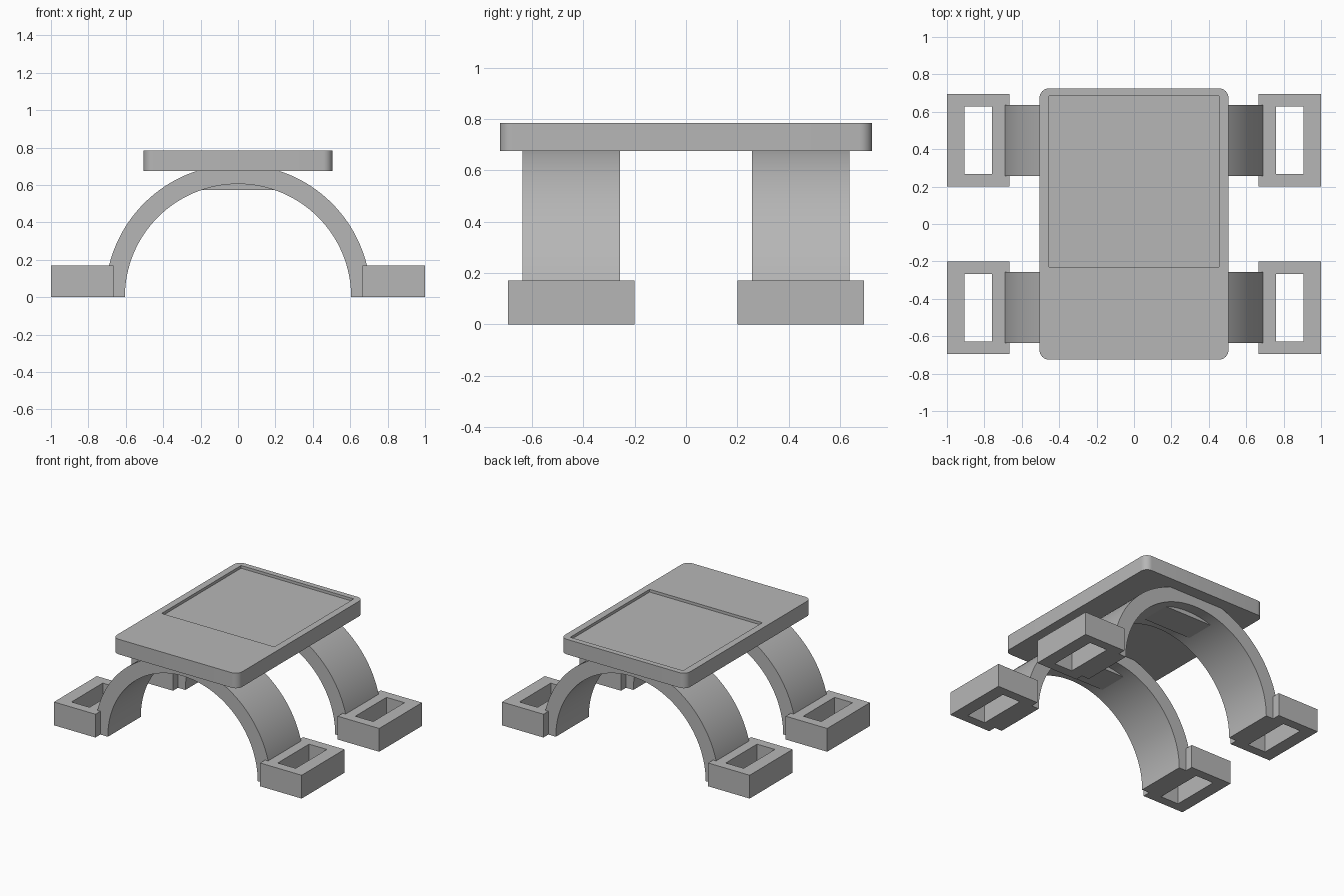
import bpy, bmesh
from math import sin, cos, pi, radians
from mathutils import Vector

cube = bpy.data.objects.get("Cube")
if cube:
    bpy.data.objects.remove(cube, do_unlink=True)

grey = bpy.data.materials.new("plain grey")
grey.use_nodes = True
grey.diffuse_color = (0.47, 0.47, 0.47, 1)
grey.node_tree.nodes["Principled BSDF"].inputs["Base Color"].default_value = grey.diffuse_color


def prism(name, outline, push):
    """Extrude a closed outline of 3D points along push."""
    bm = bmesh.new()
    face = bm.faces.new([bm.verts.new(p) for p in outline])
    grown = bmesh.ops.extrude_face_region(bm, geom=[face])["geom"]
    verts = [g for g in grown if isinstance(g, bmesh.types.BMVert)]
    bmesh.ops.translate(bm, verts=verts, vec=Vector(push))
    bmesh.ops.recalc_face_normals(bm, faces=bm.faces)
    mesh = bpy.data.meshes.new(name)
    bm.to_mesh(mesh)
    bm.free()
    mesh.materials.append(grey)
    obj = bpy.data.objects.new(name, mesh)
    bpy.context.collection.objects.link(obj)
    return obj


def box(name, x0, x1, y0, y1, z0, z1):
    outline = [(x0, y0, z0), (x1, y0, z0), (x1, y1, z0), (x0, y1, z0)]
    return prism(name, outline, (0, 0, z1 - z0))


def activate(obj):
    bpy.ops.object.select_all(action='DESELECT')
    obj.select_set(True)
    bpy.context.view_layer.objects.active = obj


def cut(obj, cutter):
    mod = obj.modifiers.new("cut", 'BOOLEAN')
    mod.operation, mod.solver, mod.object = 'DIFFERENCE', 'EXACT', cutter
    activate(obj)
    bpy.ops.object.modifier_apply(modifier=mod.name)
    bpy.data.objects.remove(cutter, do_unlink=True)


def smooth(obj):
    activate(obj)
    bpy.ops.object.shade_smooth_by_angle(angle=radians(30))


def arc(radius, steps, start, end):
    angles = [start + (end - start) * i / steps for i in range(steps + 1)]
    return [(radius * cos(a), radius * sin(a)) for a in angles]


# Top plate with rounded corners and a shallow recess toward the back
HALF_X, HALF_Y, CORNER = 0.505, 0.725, 0.05
outline = []
for i, (sx, sy) in enumerate([(1, 1), (-1, 1), (-1, -1), (1, -1)]):
    for x, y in arc(CORNER, 8, i * pi / 2, (i + 1) * pi / 2):
        outline.append((sx * (HALF_X - CORNER) + x, sy * (HALF_Y - CORNER) + y, 0.675))
plate = prism("top_plate", outline, (0, 0, 0.11))
cut(plate, box("recess_cutter", -0.455, 0.455, -0.23, 0.685, 0.765, 0.9))
smooth(plate)

# Arched legs, each with a small flat pad under its crown
INNER, OUTER = 0.605, 0.71
for end, side in (("front", -1), ("back", 1)):
    middle = side * 0.447
    ring = arc(OUTER, 64, 0, pi) + arc(INNER, 64, pi, 0)
    arch = prism(end + "_arch", [(x, middle - 0.19, z) for x, z in ring], (0, 0.38, 0))
    smooth(arch)
    box(end + "_arch_pad", -0.21, 0.21, middle - 0.11, middle + 0.11, 0.573, 0.64)

    # Hollow feet outside both arch ends
    for flank, sx in (("left", 1), ("right", -1)):
        xs = sorted((sx * 0.665, sx))
        hole = sorted((sx * 0.76, sx * 0.905))
        foot = box(f"{end}_{flank}_foot", *xs, middle - 0.247, middle + 0.247, 0, 0.17)
        cut(foot, box("foot_cutter", *hole, middle - 0.18, middle + 0.18, -0.1, 0.3))
